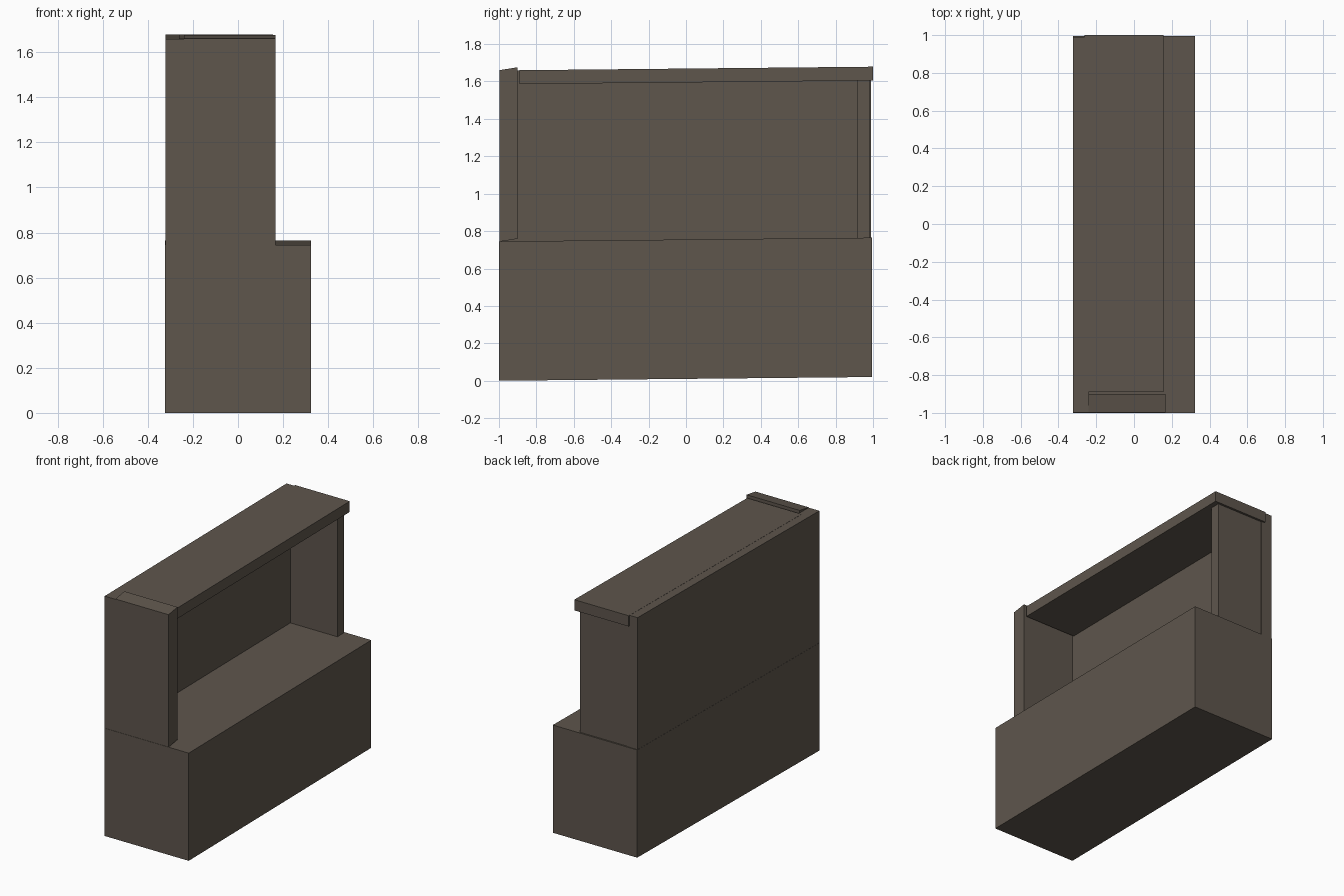
import bpy

if "Cube" in bpy.data.objects:
    bpy.data.objects.remove(bpy.data.objects["Cube"])

# single dark grey-brown finish
mat = bpy.data.materials.new("dark_taupe")
mat.diffuse_color = (0.112, 0.092, 0.073, 1)
mat.use_nodes = True
mat.node_tree.nodes["Principled BSDF"].inputs["Base Color"].default_value = mat.diffuse_color

SLOPE = 0.01  # the whole piece rises slightly towards +y


def block(name, x, y, z, slope=SLOPE, y_ref=-1.0):
    """Box from x, y, z ranges, sheared so that z grows with y."""
    verts = [(a, b, c + SLOPE * (y_ref + 1) + slope * (b - y_ref))
             for a in x for b in y for c in z]
    faces = [(0, 1, 3, 2), (4, 6, 7, 5), (0, 4, 5, 1),
             (2, 3, 7, 6), (0, 2, 6, 4), (1, 5, 7, 3)]
    mesh = bpy.data.meshes.new(name)
    mesh.from_pydata(verts, [], faces)
    mesh.materials.append(mat)
    mesh.update()
    obj = bpy.data.objects.new(name, mesh)
    bpy.context.collection.objects.link(obj)
    return obj


# lower counter body
block("base_cabinet", (-0.323, 0.323), (-1.0, 0.995), (0.0, 0.745))
# tall panel along the back
block("back_panel", (-0.322, -0.24), (-0.998, 0.99), (0.745, 1.658))
# thick end panel, its top and bottom tilted more than the rest
block("near_end_panel", (-0.24, 0.167), (-0.998, -0.9), (0.743, 1.66), slope=0.16)
# thinner end panel set back under the shelf
block("far_end_panel", (-0.24, 0.12), (0.915, 0.985), (0.745, 1.587))
# shelf overhanging the far end
block("top_shelf", (-0.262, 0.155), (-0.89, 1.0), (1.585, 1.659))
